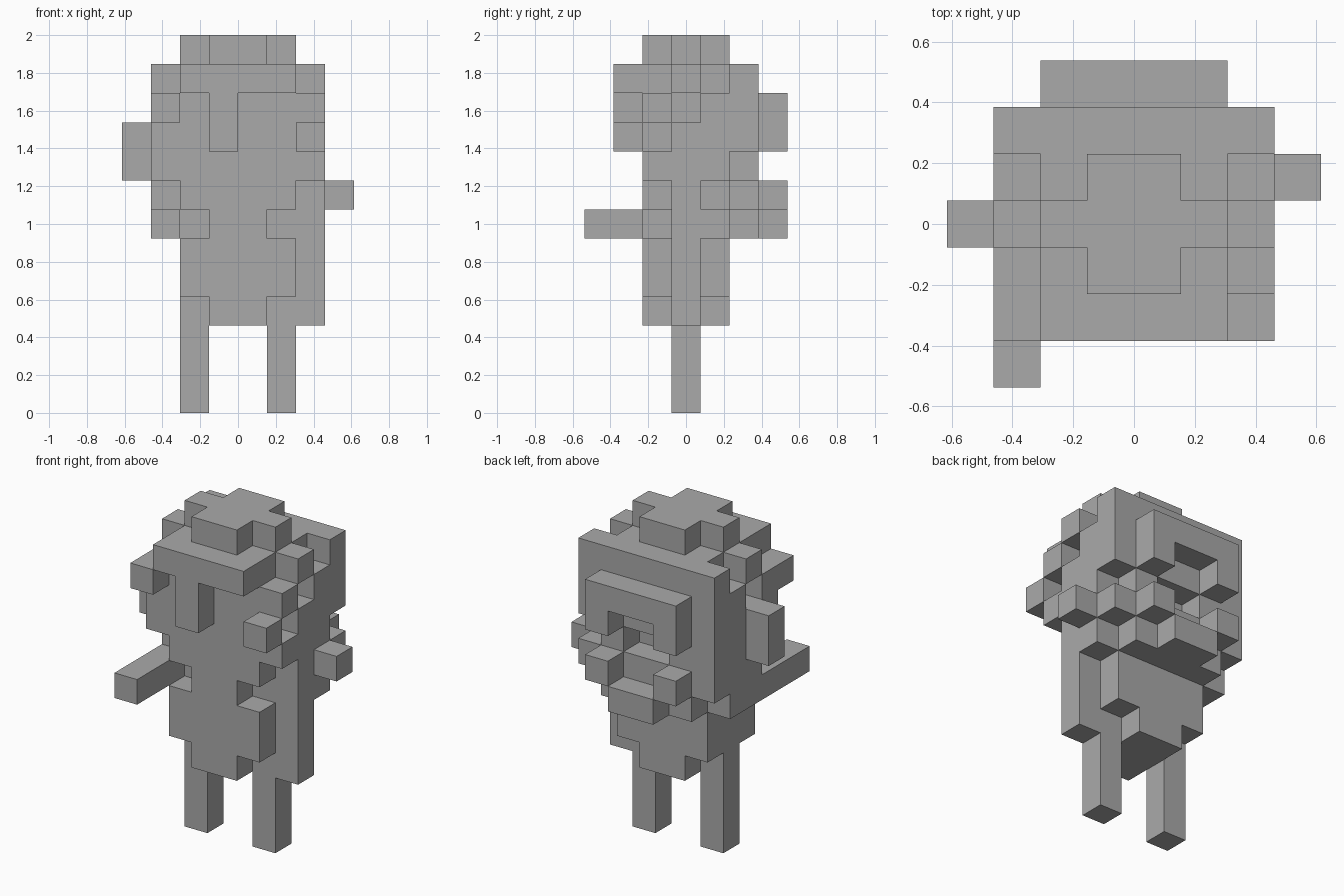
import bpy
import bmesh
import math
from mathutils import Vector

cube = bpy.data.objects.get("Cube")
if cube:
    bpy.data.objects.remove(cube, do_unlink=True)

U = 2 / 13  # edge of one block

grey = bpy.data.materials.new("plain_grey")
grey.use_nodes = True
tone = (0.4, 0.4, 0.4, 1)
grey.diffuse_color = tone
grey.node_tree.nodes["Principled BSDF"].inputs["Base Color"].default_value = tone


def block(x, y, z):
    """Cells of a box; each argument is one index or an inclusive range."""
    spans = [a if isinstance(a, tuple) else (a, a) for a in (x, y, z)]
    rx, ry, rz = [range(a, b + 1) for a, b in spans]
    return {(i, j, k) for i in rx for j in ry for k in rz}


parts = {}

# Legs, with the hip block above each
parts["right_leg"] = block(-2, 0, (0, 3))
parts["left_leg"] = block(1, 0, (0, 3))

# Torso tapers at the bottom corners, and has gaps under the shoulders
parts["torso"] = (block((-2, 1), (-1, 1), (4, 7)) | block((-1, 0), (-1, 1), 3)) \
    - block(-2, -1, 6) - block(1, -1, 6)

# Right arm reaches forward, left arm hangs down
parts["right_arm"] = block(-3, (-3, 1), 6)
parts["left_arm"] = block(2, 0, (3, 7)) | block(2, 1, 6)

# Shoulder ring and stepped collar at the back
parts["shoulders"] = block((-3, 2), 2, 7) | block(-3, (0, 1), 7) | block(2, 1, 7)
parts["collar"] = block((-2, 1), 2, 6) | block((-1, 0), 3, 6) \
    | block(-2, 3, 7) | block(1, 3, 7)
parts["left_elbow_knob"] = block(3, 1, 7)

# Head with side notches and a slot in the back
head = block((-3, 2), (-1, 2), (8, 11))
for side in (-3, 2):
    head -= block(side, 1, 11) | block(side, 0, 10) | block(side, -1, 11)
head -= block(2, -1, 9) | block(2, 2, 8) | block((-1, 0), 2, 8)
parts["head"] = head
parts["right_ear"] = block(-4, 0, (8, 9))

# Hair: brim, hanging strand and side tufts
parts["brim"] = block((-2, 1), -2, 11)
parts["front_strand"] = block(-1, -2, (9, 10))
parts["right_tuft"] = block(-3, -2, 10)
parts["left_tuft"] = block(2, -2, 9)
parts["back_bun"] = block((-2, 1), 3, 10) | block(-2, 3, 9) | block(1, 3, 9)

# Cross-shaped crown
parts["crown"] = block((-1, 0), (-1, 1), 12) | block((-2, 1), 0, 12)

solid = set().union(*parts.values())


def build(name, cells):
    """Make a mesh of the exposed block sides only."""
    bm = bmesh.new()
    for cell in sorted(cells):
        centre = Vector(cell) + Vector((0.5, 0, 0.5))
        for axis in range(3):
            for sign in (-1, 1):
                n = Vector((0, 0, 0))
                n[axis] = sign
                if tuple(int(c + d) for c, d in zip(cell, n)) in solid:
                    continue
                a = Vector((0, 0, 0))
                a[(axis + 1) % 3] = 0.5
                b = n.cross(a)
                mid = centre + n / 2
                corners = (mid - a - b, mid + a - b, mid + a + b, mid - a + b)
                bm.faces.new([bm.verts.new(c * U) for c in corners])
    bmesh.ops.remove_doubles(bm, verts=bm.verts[:], dist=U / 100)
    bmesh.ops.dissolve_limit(bm, angle_limit=math.radians(1),
                             verts=bm.verts[:], edges=bm.edges[:])
    mesh = bpy.data.meshes.new(name)
    bm.to_mesh(mesh)
    bm.free()
    mesh.materials.append(grey)
    obj = bpy.data.objects.new(name, mesh)
    bpy.context.collection.objects.link(obj)


for name, cells in parts.items():
    build(name, cells)
